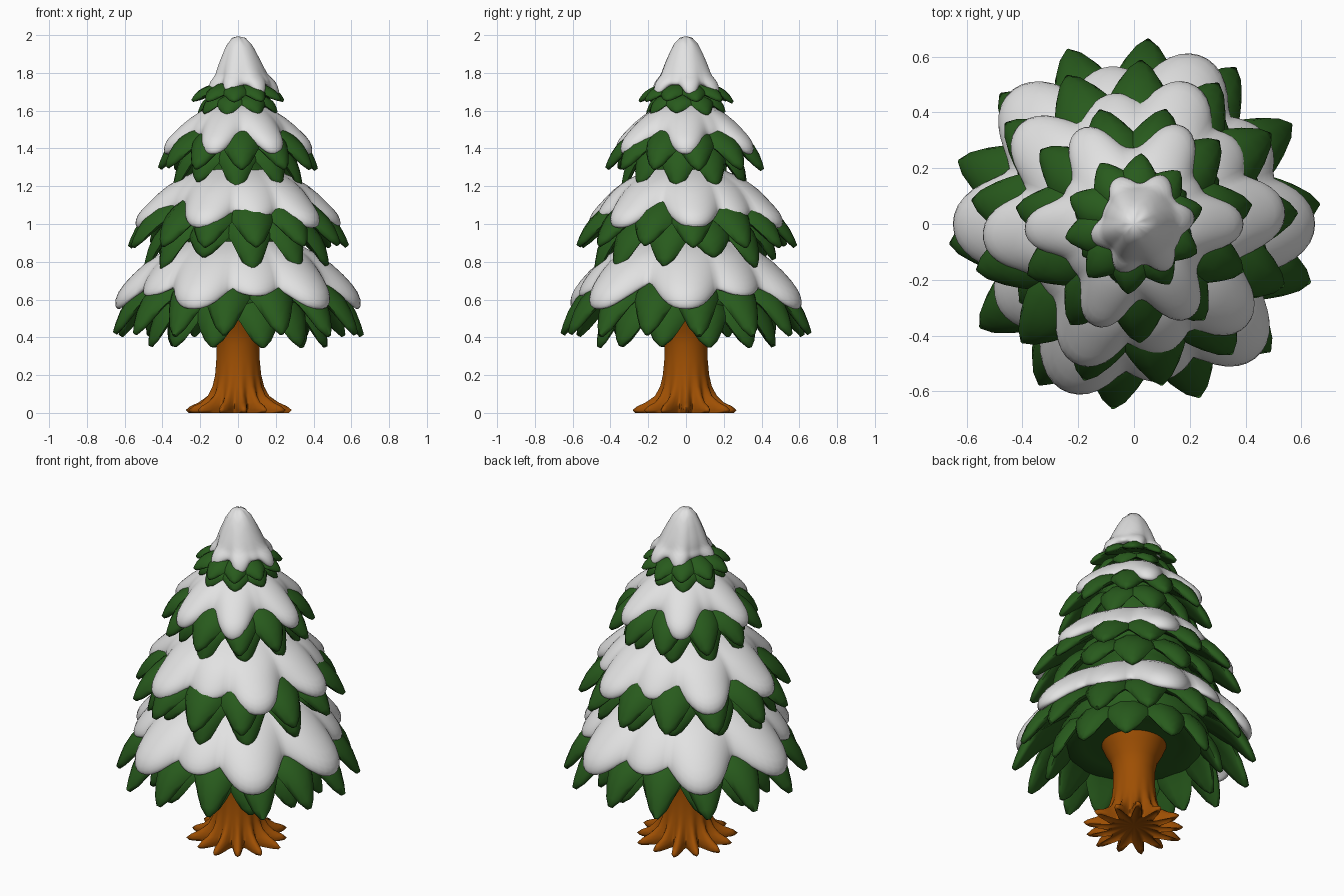
import bpy, bmesh, math, random
from mathutils import Vector

if "Cube" in bpy.data.objects:
    bpy.data.objects.remove(bpy.data.objects["Cube"])

random.seed(4)


def material(name, rgb):
    m = bpy.data.materials.new(name)
    m.diffuse_color = (*rgb, 1)
    m.use_nodes = True
    m.node_tree.nodes["Principled BSDF"].inputs["Base Color"].default_value = m.diffuse_color
    return m


GREEN = material("leaf green", (0.021, 0.104, 0.012))
SNOW = material("snow white", (0.76, 0.76, 0.76))
BARK = material("bark brown", (0.34, 0.078, 0.001))


def curve(pts, t):
    """Smooth (Catmull-Rom) point on a 2D profile, t in 0..1."""
    n = len(pts) - 1
    i = min(int(t * n), n - 1)
    f = t * n - i
    p = [Vector(pts[max(0, min(n, k))]) for k in (i - 1, i, i + 1, i + 2)]
    return 0.5 * (2 * p[1] + (p[2] - p[0]) * f
                  + (2 * p[0] - 5 * p[1] + 4 * p[2] - p[3]) * f * f
                  + (3 * p[1] - p[0] - 3 * p[2] + p[3]) * f ** 3)


def frame(pts, t):
    """Point and outward normal on a profile that runs outward and down."""
    a, b = curve(pts, max(0, t - 0.01)), curve(pts, min(1, t + 0.01))
    d = (b - a).normalized()
    return curve(pts, t), Vector((-d.y, d.x))


def skin(bm, rings):
    """Bridge closed rings of points and cap both ends."""
    rows = [[bm.verts.new(p) for p in ring] for ring in rings]
    n = len(rows[0])
    for a, b in zip(rows, rows[1:]):
        for j in range(n):
            bm.faces.new((a[j], a[(j + 1) % n], b[(j + 1) % n], b[j]))
    bm.faces.new(rows[0])
    bm.faces.new(rows[-1])


def finish(bm, name, mat, angle=50):
    bmesh.ops.remove_doubles(bm, verts=bm.verts, dist=0.0005)
    bmesh.ops.recalc_face_normals(bm, faces=bm.faces)
    me = bpy.data.meshes.new(name)
    bm.to_mesh(me)
    bm.free()
    me.materials.append(mat)
    ob = bpy.data.objects.new(name, me)
    bpy.context.collection.objects.link(ob)
    bpy.context.view_layer.objects.active = ob
    ob.select_set(True)
    bpy.ops.object.shade_smooth_by_angle(angle=math.radians(angle))
    ob.select_set(False)


def polar(r, a, z):
    return Vector((r * math.cos(a), r * math.sin(a), z))


def leaf(bm, ang, spine, width, thick):
    """One plump pointed leaf bent along a radial spine."""
    side = Vector((-math.sin(ang), math.cos(ang), 0))
    rings = []
    for k in range(11):
        u = k / 10
        p, n = frame(spine, u)
        w = min(1, 0.55 + 0.9 * u)
        if u > 0.6:
            w = max(0.1, ((1 - u) / 0.4) ** 0.65)
        h = thick * (1 if u < 0.75 else 0.35 + 0.65 * (1 - u) / 0.25)
        ring = []
        for j in range(10):
            c, s = math.cos(j * math.tau / 10), math.sin(j * math.tau / 10)
            lift = h * s - 0.2 * width * w * c * c      # edges droop
            q = p + n * lift
            ring.append(polar(q.x, ang, q.y) + side * (c * width * w))
        rings.append(ring)
    skin(bm, rings)


def leaf_ring(name, count, offset, spine, width, thick, vary=0.012):
    bm = bmesh.new()
    for i in range(count):
        a = math.radians(offset) + math.tau * i / count + random.uniform(-.03, .03)
        d = random.uniform(-0.3, 1) * vary
        sp = spine[:-1] + [(spine[-1][0] - abs(d) * 0.5, spine[-1][1] + d)]
        leaf(bm, a, sp, width, thick)
    finish(bm, name, GREEN, 70)


def snow(name, prof, lobes, thick, valley, weak=(), shift=0.0, rib=0.13):
    """Rounded snow blanket whose rim reaches down in lobes."""
    bm = bmesh.new()
    N, M = 120, 12
    cols = []
    for j in range(N):
        a = math.tau * j / N
        f = 0
        for l in lobes + weak:
            d = abs((a - math.radians(l) + math.pi) % math.tau - math.pi)
            g = math.cos(min(d / 0.46, 1) * math.pi) * 0.5 + 0.5
            f = max(f, g * (0.45 if l in weak else 1))
        tmax = valley + (1 - valley) * f
        top, low = [], []
        for k in range(M + 1):
            s = math.sin(k / M * math.pi / 2)
            p, n = frame(prof, s * tmax)
            h = thick * math.sqrt(max(0, 1 - s ** 5))
            for out, sign in ((top, 1), (low, -1)):
                q = p + n * h * sign
                r = max(0, q.x) * (1 - rib * (1 - f) * s)
                if p.x < 0.001:
                    r = 0
                out.append(polar(r, a, q.y) + Vector((shift * s, 0, 0)))
        cols.append(top + low[-2::-1])
    rings = [[c[k] for c in cols] for k in range(len(cols[0]))]
    skin(bm, rings)
    finish(bm, name, SNOW, 80)


# trunk with flared roots: (height, valley radius, root tip radius, sharpness)
bm = bmesh.new()
ROOTS, SEG = 13, 104
rings = []
for z, r0, r1, sharp in ((.03, .002, .002, 1), (.025, .07, .09, 1), (.012, .13, .24, 2.5),
                         (.0, .14, .27, 2.5), (.015, .145, .285, 2.5), (.035, .148, .26, 2),
                         (.055, .146, .215, 2), (.09, .137, .165, 2), (.14, .13, .138, 2),
                         (.2, .121, .123, 2), (.28, .115, .115, 1), (.36, .114, .114, 1),
                         (.43, .128, .128, 1), (.49, .16, .16, 1), (.54, .18, .18, 1)):
    ring = []
    for j in range(SEG):
        a = math.tau * j / SEG
        b = abs(math.cos(a * ROOTS / 2)) ** sharp
        reach = r1 - (0.015 if int(a * ROOTS / math.tau + .5) % 2 else 0) * (r1 > .2)
        ring.append(polar(r0 + (reach - r0) * b, a, z))
    rings.append(ring)
skin(bm, rings)
finish(bm, "trunk", BARK, 100)

# green core behind the leaves
bm = bmesh.new()
core = [(.002, .53), (.16, .53), (.28, .545), (.37, .52), (.41, .6), (.25, .85), (.3, .95), (.35, 1.02),
        (.2, 1.25), (.19, 1.36), (.24, 1.42), (.1, 1.6), (.12, 1.66), (.05, 1.76)]
skin(bm, [[polar(r, math.tau * j / 32, z) for j in range(32)] for r, z in core])
finish(bm, "foliage_core", GREEN, 120)

# leaf tiers: count, offset angle, spine, half width, half thickness
leaf_ring("tier1_outer_leaves", 14, 7, [(.15, .82), (.34, .74), (.54, .6), (.66, .41)], .125, .04)
leaf_ring("tier1_inner_leaves", 12, 15, [(.18, .68), (.32, .62), (.42, .5), (.48, .35)], .125, .035)
leaf_ring("tier2_outer_leaves", 13, 4, [(.12, 1.2), (.3, 1.14), (.47, 1.02), (.58, .88)], .12, .037)
leaf_ring("tier2_inner_leaves", 11, 18, [(.15, 1.08), (.28, 1.04), (.41, .93), (.49, .77)], .12, .035, .06)
leaf_ring("tier3_outer_leaves", 11, 10, [(.07, 1.55), (.2, 1.5), (.33, 1.41), (.42, 1.29)], .105, .035)
leaf_ring("tier3_inner_leaves", 9, 30, [(.1, 1.45), (.2, 1.41), (.28, 1.33), (.34, 1.19)], .105, .03, .04)
leaf_ring("tier4_outer_leaves", 10, 12, [(.04, 1.74), (.12, 1.725), (.19, 1.695), (.25, 1.645)], .07, .022)
leaf_ring("tier4_inner_leaves", 8, 30, [(.05, 1.68), (.12, 1.665), (.17, 1.64), (.215, 1.58)], .08, .02)

# snow blankets
snow("tier1_snow", [(.15, .92), (.3, .86), (.42, .8), (.53, .71), (.61, .62), (.635, .55)],
     (0, 68, 133, 180, 248, 313), .036, .64, (33, 100, 213, 280))
snow("tier2_snow", [(.12, 1.28), (.25, 1.23), (.36, 1.17), (.45, 1.09), (.51, 1.03), (.53, .98)],
     (5, 68, 140, 185, 248, 318), .034, .6, (38, 100, 283))
snow("tier3_snow", [(.06, 1.61), (.16, 1.58), (.24, 1.53), (.31, 1.47), (.36, 1.42), (.38, 1.37)],
     (0, 63, 120, 183, 249, 301), .032, .6)
snow("top_snow", [(0, 1.968), (.035, 1.94), (.085, 1.84), (.115, 1.775), (.155, 1.735), (.18, 1.685)],
     (8, 65, 120, 195, 245, 300), .032, .78, (), .03, .06)
